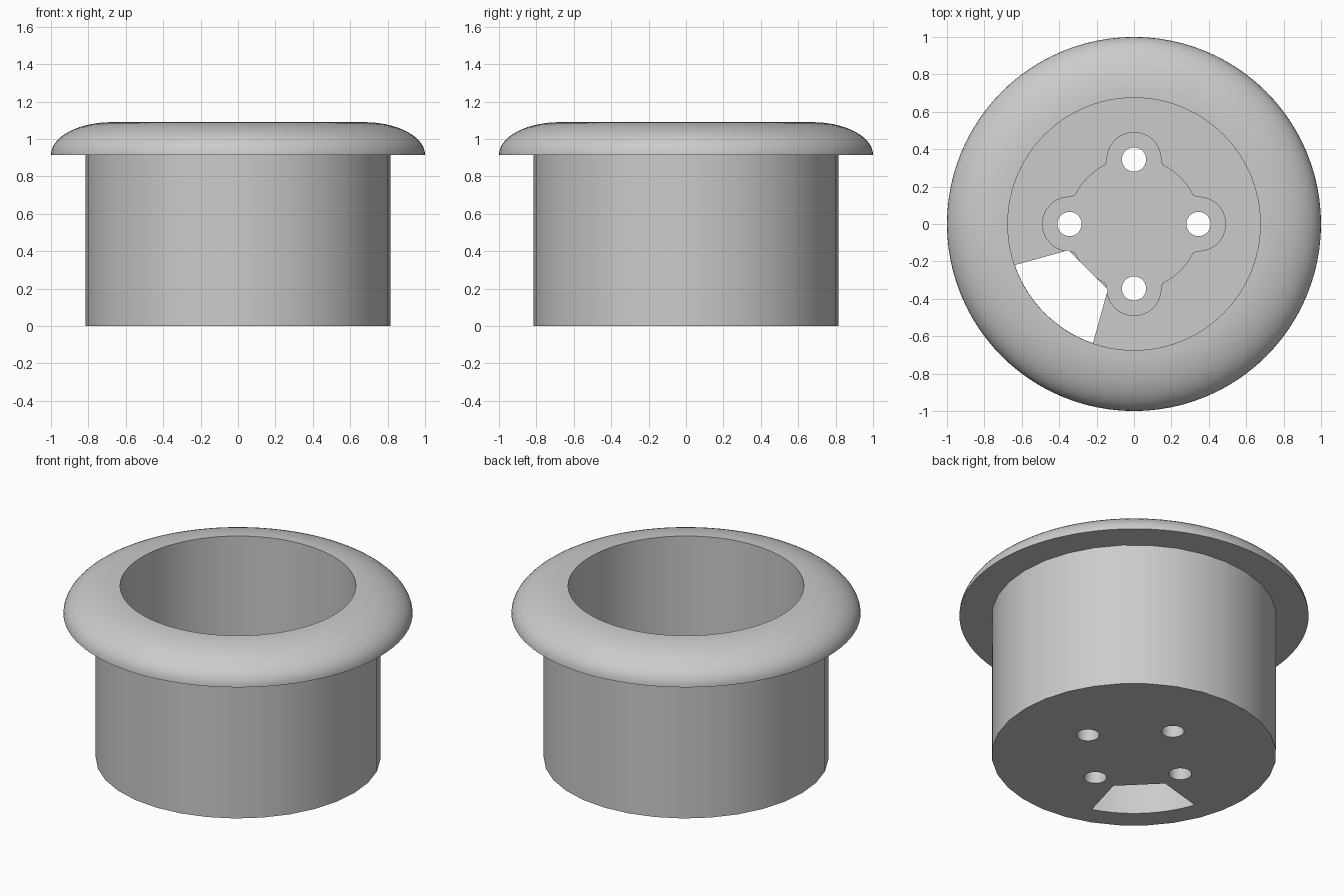
import bpy, bmesh, math

if "Cube" in bpy.data.objects:
    bpy.data.objects.remove(bpy.data.objects["Cube"], do_unlink=True)

RIM_Z, TOP_Z = 0.915, 1.09
BORE_R, CUP_R = 0.675, 0.815
FLOOR_Z, POCKET_Z = 0.15, 0.09
HOLE_D = 0.345

grey = bpy.data.materials.new("grey")
grey.use_nodes = True
grey.diffuse_color = (0.6, 0.6, 0.6, 1)
grey.node_tree.nodes["Principled BSDF"].inputs["Base Color"].default_value = (0.6, 0.6, 0.6, 1)


def make(name, bm):
    bmesh.ops.recalc_face_normals(bm, faces=bm.faces)
    mesh = bpy.data.meshes.new(name)
    bm.to_mesh(mesh)
    bm.free()
    mesh.materials.append(grey)
    obj = bpy.data.objects.new(name, mesh)
    bpy.context.collection.objects.link(obj)
    return obj


def prism(name, outline, z0, z1):
    bm = bmesh.new()
    face = bm.faces.new([bm.verts.new((x, y, z0)) for x, y in outline])
    top = bmesh.ops.extrude_face_region(bm, geom=[face])["geom"]
    bmesh.ops.translate(bm, vec=(0, 0, z1 - z0),
                        verts=[v for v in top if isinstance(v, bmesh.types.BMVert)])
    # Keep the starting cap so the prism stays closed
    if not face.is_valid or len(bm.faces) < len(outline) + 2:
        bmesh.ops.holes_fill(bm, edges=bm.edges)
    return make(name, bm)


def circle(r, n, cx=0, cy=0):
    return [(cx + r * math.cos(math.tau * i / n), cy + r * math.sin(math.tau * i / n))
            for i in range(n)]


def lathe(name, profile, n):
    bm = bmesh.new()
    rings = [[bm.verts.new((x, y, z)) for x, y in circle(r, n)] for r, z in profile]
    for a, b in zip(rings, rings[1:] + rings[:1]):
        for i in range(n):
            j = (i + 1) % n
            bm.faces.new((a[i], a[j], b[j], b[i]))
    return make(name, bm)


def cut(target, cutter):
    cutter.hide_render = True
    mod = target.modifiers.new("cut", "BOOLEAN")
    mod.operation, mod.object, mod.solver = "DIFFERENCE", cutter, "EXACT"
    bpy.context.view_layer.objects.active = target
    bpy.ops.object.modifier_apply(modifier=mod.name)
    bpy.data.objects.remove(cutter, do_unlink=True)


# Rounded flange ring with a flat underside
steps = 14
profile = [(BORE_R, RIM_Z)]
for i in range(steps + 1):
    a = math.pi / 2 * i / steps
    profile.append((BORE_R + (1 - BORE_R) * math.cos(a), RIM_Z + (TOP_Z - RIM_Z) * math.sin(a)))
flange = lathe("rim_flange", profile, 96)

# Cup wall and floor
cup = prism("cup_body", circle(CUP_R, 32), 0, RIM_Z)
cut(cup, prism("bore_cutter", circle(BORE_R, 96), FLOOR_Z, 2))

# Shallow four-lobed mounting pocket with softened inner corners
n, lobe = 192, 0.145
radii = []
for i in range(n):
    a = (math.tau * i / n + math.pi / 4) % (math.pi / 2) - math.pi / 4
    reach = lobe ** 2 - (HOLE_D * math.sin(a)) ** 2
    radii.append(max(0.35, HOLE_D * math.cos(a) + math.sqrt(reach) if reach > 0 else 0))
soft = [sum(radii[(i + k) % n] for k in (-1, 0, 1)) / 3 for i in range(n)]
pocket = [(r * math.cos(math.tau * i / n), r * math.sin(math.tau * i / n))
          for i, r in enumerate(soft)]
cut(cup, prism("pocket_cutter", pocket, POCKET_Z, 0.5))

# Four screw holes
for k in range(4):
    a = k * math.pi / 2
    cut(cup, prism("hole_cutter", circle(0.065, 32, HOLE_D * math.cos(a), HOLE_D * math.sin(a)),
                   -0.2, 0.5))

# Cable slot against the wall
slot = [(-0.14, -0.35), (-0.35, -0.14)]
for i in range(15):
    a = math.radians(199 + 52 * i / 14)
    slot.append(((BORE_R - 0.001) * math.cos(a), (BORE_R - 0.001) * math.sin(a)))
cut(cup, prism("slot_cutter", slot, -0.2, 0.5))

# Smooth curved walls, sharp rims
for obj in (flange, cup):
    bpy.ops.object.select_all(action="DESELECT")
    obj.select_set(True)
    bpy.context.view_layer.objects.active = obj
    bpy.ops.object.shade_smooth_by_angle(angle=math.radians(30))
